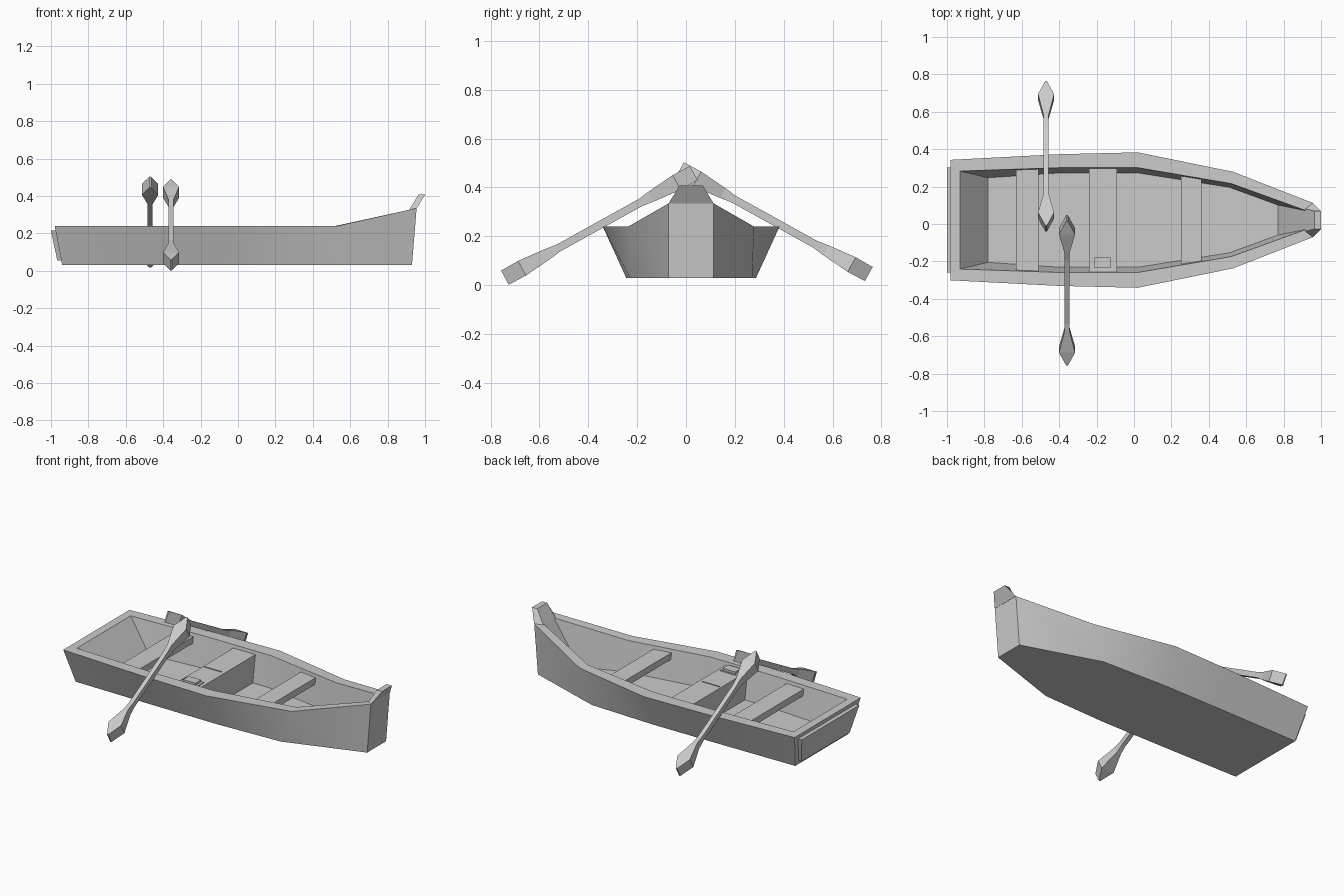
import bpy, bmesh, math
from mathutils import Matrix, Vector

if "Cube" in bpy.data.objects:
    bpy.data.objects.remove(bpy.data.objects["Cube"])

CY = 0.021  # hull centre line


def make(name, loops, closed=False):
    """Skin a list of equal point rings; cap both end rings unless closed."""
    bm = bmesh.new()
    rings = [[bm.verts.new(p) for p in ring] for ring in loops]
    for a, b in zip(rings, rings[1:]):
        n = len(a)
        for i in range(n):
            j = (i + 1) % n
            bm.faces.new((a[i], a[j], b[j], b[i]))
    bm.faces.new(rings[0])
    bm.faces.new(rings[-1])
    bmesh.ops.remove_doubles(bm, verts=bm.verts, dist=1e-5)
    bmesh.ops.recalc_face_normals(bm, faces=bm.faces)
    me = bpy.data.meshes.new(name)
    bm.to_mesh(me)
    bm.free()
    ob = bpy.data.objects.new(name, me)
    bpy.context.collection.objects.link(ob)
    return ob


def plan(stations):
    """Closed ring from one side's (x, half width, z) stations, mirrored in y."""
    side = [(x, CY + w, z) for x, w, z in stations]
    return side + [(x, CY - w, z) for x, w, z in reversed(stations)]


def box(name, x0, x1, y0, y1, z0, z1):
    rect = [(x0, y0), (x1, y0), (x1, y1), (x0, y1)]
    return make(name, [[(x, y, z) for x, y in rect] for z in (z0, z1)])


# Hull: outer bottom, outer rim, inner rim, inner floor
hull = make("hull", [
    plan([(-.94, .258, .03), (-.4, .264, .03), (.02, .266, .03), (.45, .25, .03), (.93, .092, .03)]),
    plan([(-.98, .322, .24), (-.4, .352, .24), (.02, .362, .24), (.53, .258, .24), (.955, .092, .335)]),
    plan([(-.93, .262, .24), (-.4, .28, .24), (.02, .28, .24), (.52, .195, .24), (.92, .05, .327)]),
    plan([(-.78, .226, .055), (-.4, .252, .055), (.02, .252, .055), (.51, .175, .055), (.77, .08, .055)]),
])
bpy.context.view_layer.objects.active = hull
hull.select_set(True)
bpy.ops.object.shade_smooth_by_angle(angle=math.radians(30))

# Stem head and stern plate
make("stem_head", [plan([(.915, .06, .325), (.956, .092, .335)]),
                   plan([(.965, .048, .408), (1.0, .048, .408)])])
make("stern_plate", [plan([(-.966, .235, .055), (-.93, .235, .055)]),
                     plan([(-1.0, .28, .215), (-.96, .28, .215)])])

# Seats: two thin benches and a solid middle box
make("rear_bench", [plan([(-.63, .268, z), (-.51, .272, z)]) for z in (.18, .22)])
make("middle_seat", [plan([(-.24, w, z), (-.09, w, z)]) for z, w in ((.05, .254), (.22, .277))])
make("front_bench", [plan([(.25, .236, z), (.36, .218, z)]) for z in (.18, .22)])

# Small fittings on the middle seat
box("fitting_base", -.23, -.11, -.25, -.175, .215, .225)
box("fitting_block", -.21, -.125, -.235, -.18, .225, .238)
box("seat_strip", -.23, -.11, -.002, .002, .215, .224)

# Oars: (distance from tip, half width, half thickness), same at both ends
HALF = .442
tip = [(0, .004, .033), (.08, .043, .034), (.2, .014, .023), (.25, .013, .016)]
stations = [(HALF - d, w, t) for d, w, t in tip]
stations += [(-s, w, t) for s, w, t in reversed(stations)]


def oar(name, x, y, z, side):
    rot = Matrix.Rotation(-side * math.radians(29), 4, 'X')
    mat = Matrix.Translation((x, y, z)) @ rot
    return make(name, [[mat @ Vector((a * w, s, b * t)) for a, b in
                        ((-1, -1), (1, -1), (1, 1), (-1, 1))] for s, w, t in stations])


oar("left_oar", -.47, .362, .26, 1)
oar("right_oar", -.358, -.355, .245, -1)
